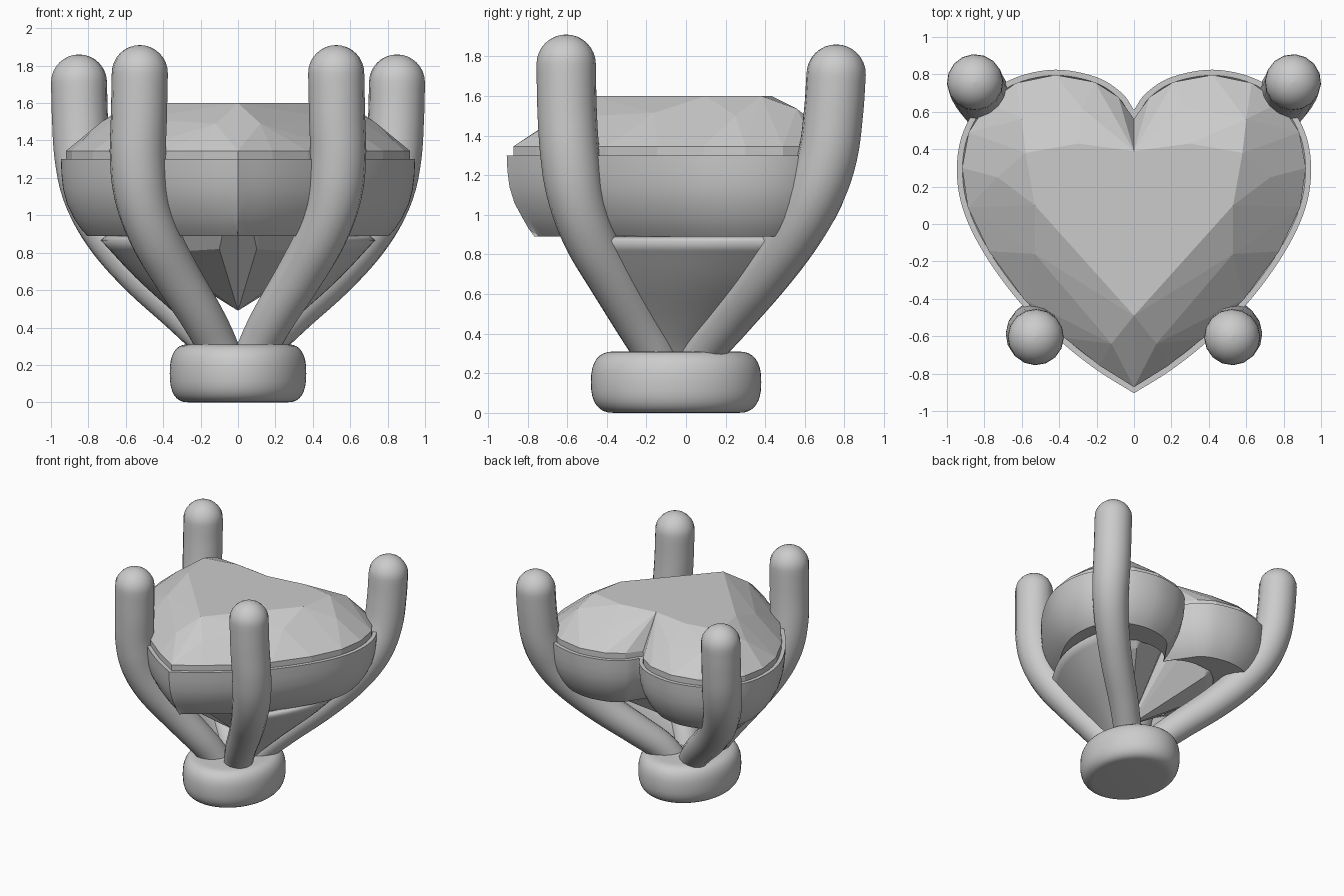
import bpy, bmesh, math
from mathutils import Vector

if "Cube" in bpy.data.objects:
    bpy.data.objects.remove(bpy.data.objects["Cube"])


def smooth_path(pts, n):
    """Catmull-Rom samples through pts, n per span."""
    p = [Vector(q) for q in pts]
    p = [p[0] * 2 - p[1]] + p + [p[-1] * 2 - p[-2]]
    out = []
    for i in range(1, len(p) - 2):
        a, b, c, d = p[i - 1:i + 3]
        for k in range(n):
            t = k / n
            out.append(0.5 * (2 * b + (c - a) * t + (2 * a - 5 * b + 4 * c - d) * t * t
                              + (3 * b - a - 3 * c + d) * t ** 3))
    return out + [p[-2]]


def add_mesh(name, verts, faces, smooth=True):
    me = bpy.data.meshes.new(name)
    me.from_pydata([tuple(v) for v in verts], [], faces)
    bm = bmesh.new()
    bm.from_mesh(me)
    bmesh.ops.recalc_face_normals(bm, faces=bm.faces)
    bm.to_mesh(me)
    bm.free()
    ob = bpy.data.objects.new(name, me)
    bpy.context.collection.objects.link(ob)
    if smooth:
        bpy.context.view_layer.objects.active = ob
        ob.select_set(True)
        bpy.ops.object.shade_smooth_by_angle(angle=math.radians(35))
        ob.select_set(False)
    return ob


def grid_faces(rows, cols, wrap_r=False, wrap_c=False):
    return [(i * cols + j, i * cols + (j + 1) % cols,
             (i + 1) % rows * cols + (j + 1) % cols, (i + 1) % rows * cols + j)
            for i in range(rows if wrap_r else rows - 1)
            for j in range(cols if wrap_c else cols - 1)]


# Heart outline, right half from front tip to rear cleft
HEART = [(0, -.905), (.2, -.78), (.39, -.63), (.61, -.42), (.8, -.16), (.915, .08),
         (.947, .3), (.91, .5), (.8, .67), (.64, .78), (.42, .825), (.2, .785),
         (.065, .7), (0, .61)]


def inset(half, d):
    """Offset the half outline inward, keeping its ends on x = 0."""
    out = []
    for i, p in enumerate(half):
        t = (half[min(i + 1, len(half) - 1)] - half[max(i - 1, 0)]).normalized()
        n = Vector((-t.y, t.x))
        if i in (0, len(half) - 1):
            n = Vector((0, n.y / max(n.y ** 2, .3)))
        q = p + n * d
        out.append(Vector((max(q.x, 0), q.y)))
    return out


def full(half):
    return half + [Vector((-p.x, p.y)) for p in reversed(half[1:-1])]


# Bezel: rounded outer wall, flat underside, inner wall
half = smooth_path(HEART, 6)
sections = [(1.30, .03), (1.30, 0), (1.22, .003), (1.14, .012), (1.06, .033),
            (.98, .072), (.93, .105), (.89, .14)]
verts, cols = [], 0
for z, d in sections:
    ring = full(inset(half, d))
    cols = len(ring)
    verts += [(p.x, p.y, z) for p in ring]
verts += [(p.x * .6, p.y * .6, .89) for p in full(half)]
add_mesh("heart_bezel", verts, grid_faces(len(sections) + 1, cols, True, True))

# Gem: each half is a convex hull, mirrored across the middle
girdle = inset(smooth_path(HEART, 1), .028)
pts = [(p.x, p.y, z) for p in girdle for z in (1.28, 1.345)]
pts += [(0, -.49, 1.6), (.53, .1, 1.6), (.58, .38, 1.6), (.3, .43, 1.6), (0, .39, 1.6)]
pts += [(.12, -.64, 1.49), (.53, -.16, 1.515), (.73, .25, 1.5), (.6, .56, 1.535), (.28, .62, 1.48)]
pts += [(0, -.05, .49), (.1, -.5, .82), (.42, -.25, .8), (.58, .2, .85), (.35, .45, .84)]
bm = bmesh.new()
for p in pts:
    bm.verts.new(p)
bmesh.ops.convex_hull(bm, input=bm.verts[:])
bmesh.ops.delete(bm, geom=[f for f in bm.faces if all(abs(v.co.x) < 1e-4 for v in f.verts)],
                 context='FACES')
bmesh.ops.delete(bm, geom=[v for v in bm.verts if not v.link_faces], context='VERTS')
me = bpy.data.meshes.new("heart_gem")
bm.to_mesh(me)
bm.free()
gem = bpy.data.objects.new("heart_gem", me)
bpy.context.collection.objects.link(gem)
gem.modifiers.new("mirror", 'MIRROR')

# Prongs: round bars with domed tips
R = .15
FRONT = [(.05, -.1, .15), (.12, -.165, .32), (.2, -.25, .47), (.33, -.37, .68), (.44, -.48, .88),
         (.51, -.55, 1.08), (.535, -.585, 1.3), (.53, -.6, 1.52), (.525, -.605, 1.76)]
BACK = [(.05, .02, .15), (.14, .09, .32), (.29, .22, .48), (.5, .385, .68), (.67, .53, .88),
        (.78, .64, 1.08), (.83, .715, 1.3), (.845, .745, 1.52), (.85, .758, 1.71)]


def prong(name, pts, s):
    path = [(p, .11 + (R - .11) * min(1, max(0, (p.z - .3) / .9))) for p in smooth_path(pts, 5)]
    top = path[-1][0]
    for k in range(1, 9):
        a = math.pi / 2 * k / 8
        path.append((top + Vector((0, 0, R * math.sin(a))), max(R * math.cos(a), .001)))
    cu = bpy.data.curves.new(name, 'CURVE')
    cu.dimensions = '3D'
    cu.bevel_depth = 1
    cu.bevel_resolution = 6
    cu.use_fill_caps = True
    sp = cu.splines.new('POLY')
    sp.points.add(len(path) - 1)
    for q, (p, r) in zip(sp.points, path):
        q.co = (p.x * s, p.y, p.z, 1)
        q.radius = r
    bpy.context.collection.objects.link(bpy.data.objects.new(name, cu))


# Side webs: curved sheets joining front and back prongs under the bezel
def web(name, s):
    a, b = smooth_path(FRONT[:5], 4), smooth_path(BACK[:5], 4)
    verts = []
    for p, q in zip(a, b):
        for j in range(13):
            t = j / 12
            v = p.lerp(q, t)
            bulge = .15 * max(0, p.z - .2) / .7 * math.sin(math.pi * t)
            verts.append(((v.x + bulge) * s, v.y, v.z))
    ob = add_mesh(name, verts, grid_faces(len(a), 13))
    mod = ob.modifiers.new("thickness", 'SOLIDIFY')
    mod.thickness = .04
    mod.offset = 0


for side, s in (("right", 1), ("left", -1)):
    prong("front_prong_" + side, FRONT, s)
    prong("back_prong_" + side, BACK, s)
    web("side_web_" + side, s)

# Base: oval rounded disc
N, M = 64, 17
verts = []
for k in range(M):
    a = -math.pi / 2 + math.pi * k / (M - 1)
    r = .265 + .1 * abs(math.cos(a)) ** .8
    z = .155 + .155 * math.copysign(abs(math.sin(a)) ** .8, math.sin(a))
    verts += [(r * math.cos(2 * math.pi * j / N), -.05 + 1.178 * r * math.sin(2 * math.pi * j / N), z)
              for j in range(N)]
faces = grid_faces(M, N, False, True)
faces += [tuple(range(N)), tuple(range((M - 1) * N, M * N))]
add_mesh("oval_base", verts, faces)
